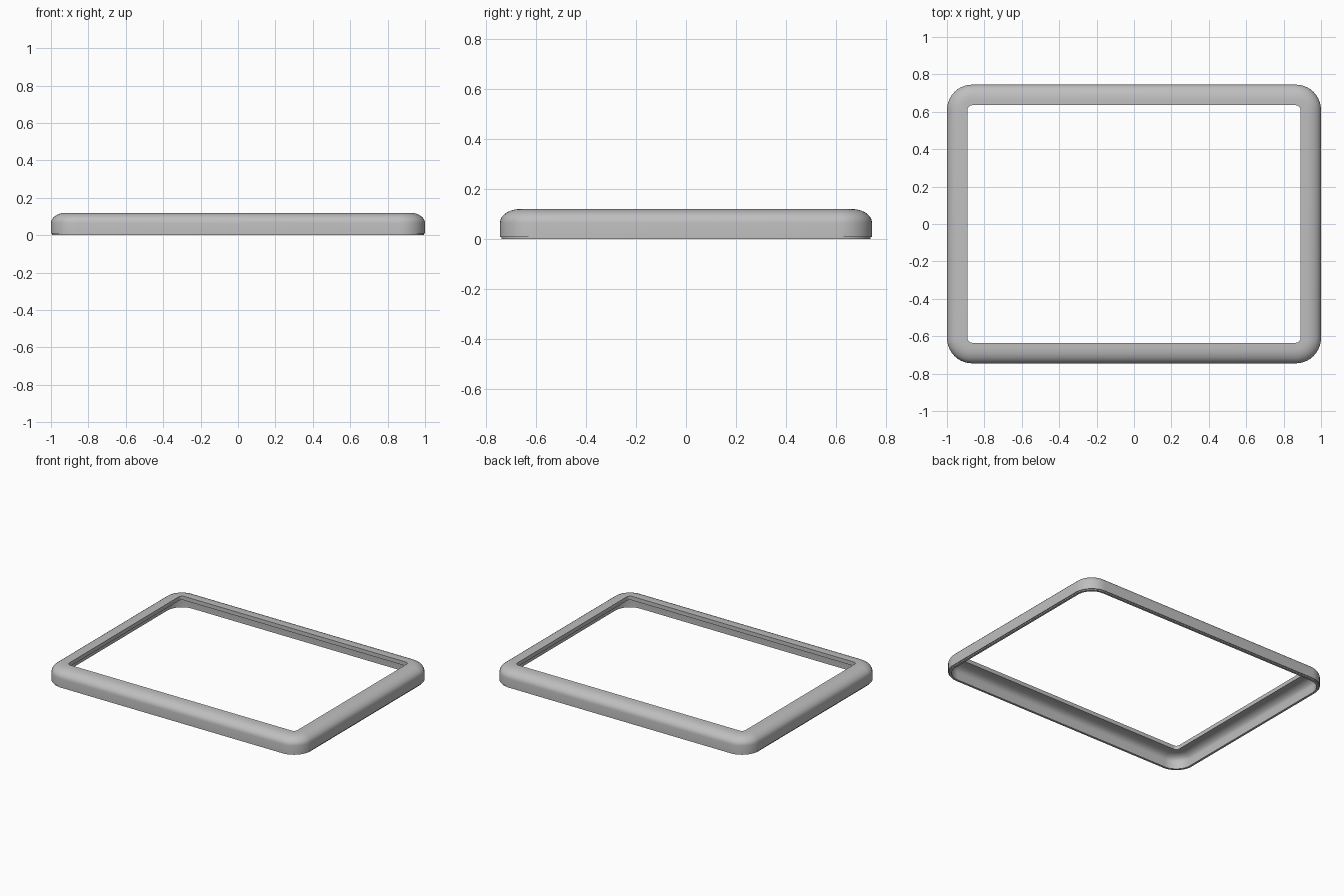
import bpy, bmesh, math
from mathutils import Vector

cube = bpy.data.objects.get("Cube")
if cube:
    bpy.data.objects.remove(cube, do_unlink=True)

HALF_X, HALF_Y, HEIGHT = 1.0, 0.745, 0.12
RADIUS, STEPS = 0.135, 10

# Grey plastic
grey = bpy.data.materials.new("grey")
grey.use_nodes = True
colour = (0.52, 0.52, 0.52, 1)
grey.diffuse_color = colour
grey.node_tree.nodes["Principled BSDF"].inputs["Base Color"].default_value = colour


def shoulder(width, rise, start, top, steps=7):
    """Quarter ellipse from the wall up to the top, as (inset, z) pairs."""
    return [(start + width * (1 - math.cos(a)), top - rise + rise * math.sin(a))
            for a in (math.pi / 2 * i / steps for i in range(steps + 1))]


# Hollow cross-section: outer wall, rounded shoulder, lip, inner channel
outer = [(0.006, 0), (0.006, 0.008), (0, 0.008)] + shoulder(0.08, 0.055, 0, HEIGHT)
lip = [(0.11, HEIGHT), (0.11, 0.092)]
channel = shoulder(0.06, 0.042, 0.022, 0.092)[::-1] + [(0.022, 0)]
profile = outer + lip + channel


def outline():
    """Corner centre and outward direction for each step round the frame."""
    for quarter, (sx, sy) in enumerate([(1, 1), (-1, 1), (-1, -1), (1, -1)]):
        centre = Vector((sx * (HALF_X - RADIUS), sy * (HALF_Y - RADIUS), 0))
        for i in range(STEPS + 1):
            a = math.pi / 2 * (quarter + i / STEPS)
            yield centre, Vector((math.cos(a), math.sin(a), 0))


# Sweep the cross-section round the rounded rectangle
bm = bmesh.new()
rings = [[bm.verts.new(c + d * (RADIUS - inset) + Vector((0, 0, z)))
          for inset, z in profile] for c, d in outline()]
for k, ring in enumerate(rings):
    after = rings[(k + 1) % len(rings)]
    for j in range(len(profile)):
        n = (j + 1) % len(profile)
        bm.faces.new((ring[j], after[j], after[n], ring[n]))
bmesh.ops.recalc_face_normals(bm, faces=bm.faces)
mesh = bpy.data.meshes.new("frame")
bm.to_mesh(mesh)
bm.free()
mesh.materials.append(grey)
frame = bpy.data.objects.new("frame", mesh)
bpy.context.collection.objects.link(frame)

# Smooth curves, sharp rims
bpy.ops.object.select_all(action="DESELECT")
frame.select_set(True)
bpy.context.view_layer.objects.active = frame
bpy.ops.object.shade_smooth_by_angle(angle=math.radians(35))
